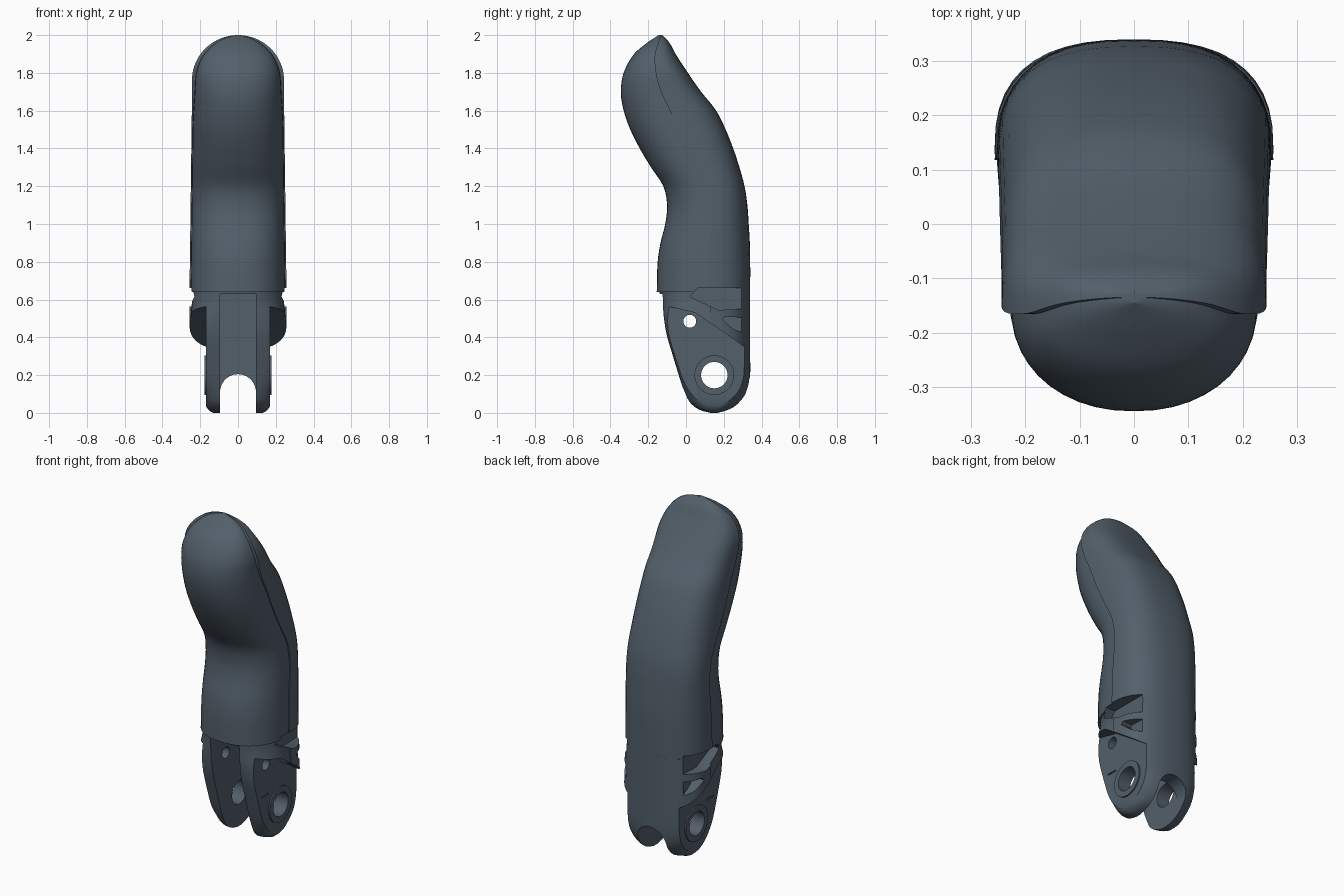
import bpy, bmesh, math
from mathutils import Matrix

if "Cube" in bpy.data.objects:
    bpy.data.objects.remove(bpy.data.objects["Cube"])

slate = bpy.data.materials.new("slate_plastic")
slate.diffuse_color = (0.085, 0.115, 0.145, 1)
slate.use_nodes = True
slate.node_tree.nodes["Principled BSDF"].inputs["Base Color"].default_value = slate.diffuse_color


def make_object(name, bm):
    bmesh.ops.recalc_face_normals(bm, faces=bm.faces[:])
    mesh = bpy.data.meshes.new(name)
    bm.to_mesh(mesh)
    bm.free()
    mesh.materials.append(slate)
    ob = bpy.data.objects.new(name, mesh)
    bpy.context.collection.objects.link(ob)
    return ob


def sample(keys, z):
    # Smooth interpolation of key rows (z, values...)
    i = 0
    while i < len(keys) - 2 and z > keys[i + 1][0]:
        i += 1
    a, b = keys[i], keys[i + 1]
    p, q = keys[max(i - 1, 0)], keys[min(i + 2, len(keys) - 1)]
    h = b[0] - a[0]
    t = (z - a[0]) / h
    out = []
    for k in range(1, len(a)):
        m0 = (b[k] - p[k]) / (b[0] - p[0]) * h
        m1 = (q[k] - a[k]) / (q[0] - a[0]) * h
        out.append((2*t**3 - 3*t*t + 1) * a[k] + (t**3 - 2*t*t + t) * m0
                   + (3*t*t - 2*t**3) * b[k] + (t**3 - t*t) * m1)
    return out


def ramp(z, a, b):
    t = min(1, max(0, (z - a) / (b - a)))
    return t * t * (3 - 2 * t)


def section(yf, yb, wb, wf, nf, nb, mid, n=22):
    # Blunt back half and narrower front half, with a seam step between
    yc = yf + mid * (yb - yf)
    pts = []
    for w, e, dy, sgn in ((wb, nb, yb - yc, 1), (wf, nf, yc - yf, -1)):
        for i in range(n + 1):
            a = math.pi * i / n
            c, s = math.cos(a) * sgn, abs(math.sin(a))
            pts.append((w * math.copysign(abs(c) ** (2 / e), c),
                        yc + sgn * dy * s ** (2 / e)))
    return pts


def loft(name, rings):
    bm = bmesh.new()
    loops = [[bm.verts.new((x, y, z)) for x, y in pts] for z, pts in rings]
    n = len(loops[0])
    for a, b in zip(loops, loops[1:]):
        for i in range(n):
            j = (i + 1) % n
            bm.faces.new((a[i], a[j], b[j], b[i]))
    bm.faces.new(loops[0])
    bm.faces.new(loops[-1])
    bmesh.ops.remove_doubles(bm, verts=bm.verts[:], dist=0.0002)
    return make_object(name, bm)


def prism(name, pts, x0, x1):
    # Side-view (y, z) polygon extruded along x
    bm = bmesh.new()
    f = bm.faces.new([bm.verts.new((x0, y, z)) for y, z in pts])
    r = bmesh.ops.extrude_face_region(bm, geom=[f])
    for v in r["geom"]:
        if isinstance(v, bmesh.types.BMVert):
            v.co.x = x1
    return make_object(name, bm)


def disc(y, z, r, n=40):
    return [(y + r * math.cos(2 * math.pi * i / n),
             z + r * math.sin(2 * math.pi * i / n)) for i in range(n)]


def combine(target, other, op='DIFFERENCE'):
    other.hide_render = True
    m = target.modifiers.new("bool", 'BOOLEAN')
    m.object, m.operation, m.solver = other, op, 'EXACT'
    bpy.context.view_layer.objects.active = target
    bpy.ops.object.modifier_apply(modifier=m.name)
    bpy.data.objects.remove(other)


def smooth(ob, angle):
    bpy.ops.object.select_all(action='DESELECT')
    ob.select_set(True)
    bpy.context.view_layer.objects.active = ob
    bpy.ops.object.shade_smooth_by_angle(angle=math.radians(angle))


# Curved fingertip: z, front y, back y
tip_keys = [(0.64, -0.155, 0.34), (0.8, -0.15, 0.34), (0.9, -0.135, 0.338),
            (1.0, -0.11, 0.332), (1.1, -0.10, 0.325), (1.2, -0.12, 0.31),
            (1.3, -0.185, 0.283), (1.4, -0.245, 0.25), (1.5, -0.295, 0.21),
            (1.6, -0.33, 0.16), (1.7, -0.345, 0.08), (1.8, -0.33, 0.01),
            (1.9, -0.275, -0.055), (1.96, -0.205, -0.088), (2.0, -0.145, -0.125)]
rings = []
heights = [0.64 + 1.12 * i / 36 for i in range(37)]
heights += [1.76 + 0.24 * math.sin(math.pi / 2 * i / 20) for i in range(1, 21)]
for z in heights:
    yf, yb = sample(tip_keys, z)
    w = 0.257 - 0.013 * min(1, (z - 0.64) / 1.0)
    if z > 1.76:
        w *= math.sqrt(max(0.0004, 1 - ((z - 1.76) / 0.24) ** 2))
    u = ramp(z, 1.0, 1.5)
    wf = w - min(0.006 + 0.014 * ramp(z, 1.5, 1.85), 0.4 * w)
    rings.append((z, section(yf, yb, w, wf, 2.3 - 0.1 * u, 2.5 + 0.4 * u,
                             0.55 - 0.05 * u)))
fingertip = loft("fingertip", rings)
smooth(fingertip, 35)

# Hinge base with rounded lower end: z, front y, back y, half width
base_keys = [(0.0, 0.13, 0.17, 0.13), (0.01, 0.085, 0.215, 0.15),
             (0.03, 0.045, 0.262, 0.166), (0.06, 0.014, 0.297, 0.178),
             (0.1, -0.005, 0.325, 0.195), (0.15, -0.025, 0.337, 0.22),
             (0.2, -0.04, 0.34, 0.24), (0.3, -0.07, 0.34, 0.256),
             (0.4, -0.1, 0.34, 0.257), (0.5, -0.12, 0.34, 0.257),
             (0.6, -0.134, 0.34, 0.257), (0.64, -0.14, 0.34, 0.257)]
heights = [0, 0.004, 0.01, 0.02, 0.03, 0.045, 0.06, 0.08, 0.1, 0.125, 0.15]
heights += [0.2 + 0.44 * i / 14 for i in range(15)]
rings = []
for z in heights:
    yf, yb, w = sample(base_keys, z)
    u = ramp(z, 0.4, 0.64)
    rings.append((z, section(yf, yb, w, w - 0.014 * u, 4.0 - 1.7 * u, 2.5, 0.55)))
base = loft("hinge_base", rings)

# Flat sides below the slanted shoulder, and the two side pockets
flat = [(-0.4, 0.585), (-0.1, 0.565), (0.05, 0.53), (0.31, 0.35),
        (0.45, 0.25), (0.45, -0.1), (-0.4, -0.1)]
pocket_large = [(0.02, 0.615), (0.06, 0.66), (0.295, 0.66),
                (0.295, 0.55), (0.17, 0.545)]
pocket_small = [(0.19, 0.495), (0.205, 0.51), (0.295, 0.505),
                (0.295, 0.425), (0.25, 0.445)]
mark = [(-0.015, 0.296), (0.05, 0.296), (0.05, 0.304), (-0.015, 0.304)]
for s in (-1, 1):
    combine(base, prism("flat_cutter", flat, s * 0.17, s * 0.5))
    combine(base, prism("pocket_cutter", pocket_small, s * 0.185, s * 0.5))
    for part in (base, fingertip):
        combine(part, prism("pocket_cutter", pocket_large, s * 0.185, s * 0.5))
    combine(base, prism("mark_cutter", mark, s * 0.164, s * 0.5))
    combine(base, prism("boss", disc(0.15, 0.2, 0.105), s * 0.14, s * 0.178), 'UNION')
smooth(fingertip, 35)

# Front channel and the arched opening through the back wall
channel = [(-0.5, -0.1), (0.25, -0.1), (0.25, 0.63), (-0.5, 0.63)]
combine(base, prism("channel_cutter", channel, -0.095, 0.095))
arch = [(-0.095, -0.1), (0.095, -0.1)]
arch += [(0.095 * math.cos(math.pi * i / 20), 0.11 + 0.095 * math.sin(math.pi * i / 20))
         for i in range(21)]
cutter = prism("arch_cutter", arch, -0.5, 0.5)
cutter.data.transform(Matrix.Rotation(math.pi / 2, 4, 'Z'))
combine(base, cutter)

# Hinge pin hole and small cable hole
for y, z, r in ((0.15, 0.2, 0.07), (0.02, 0.485, 0.034)):
    combine(base, prism("hole_cutter", disc(y, z, r), -0.5, 0.5))
smooth(base, 30)
